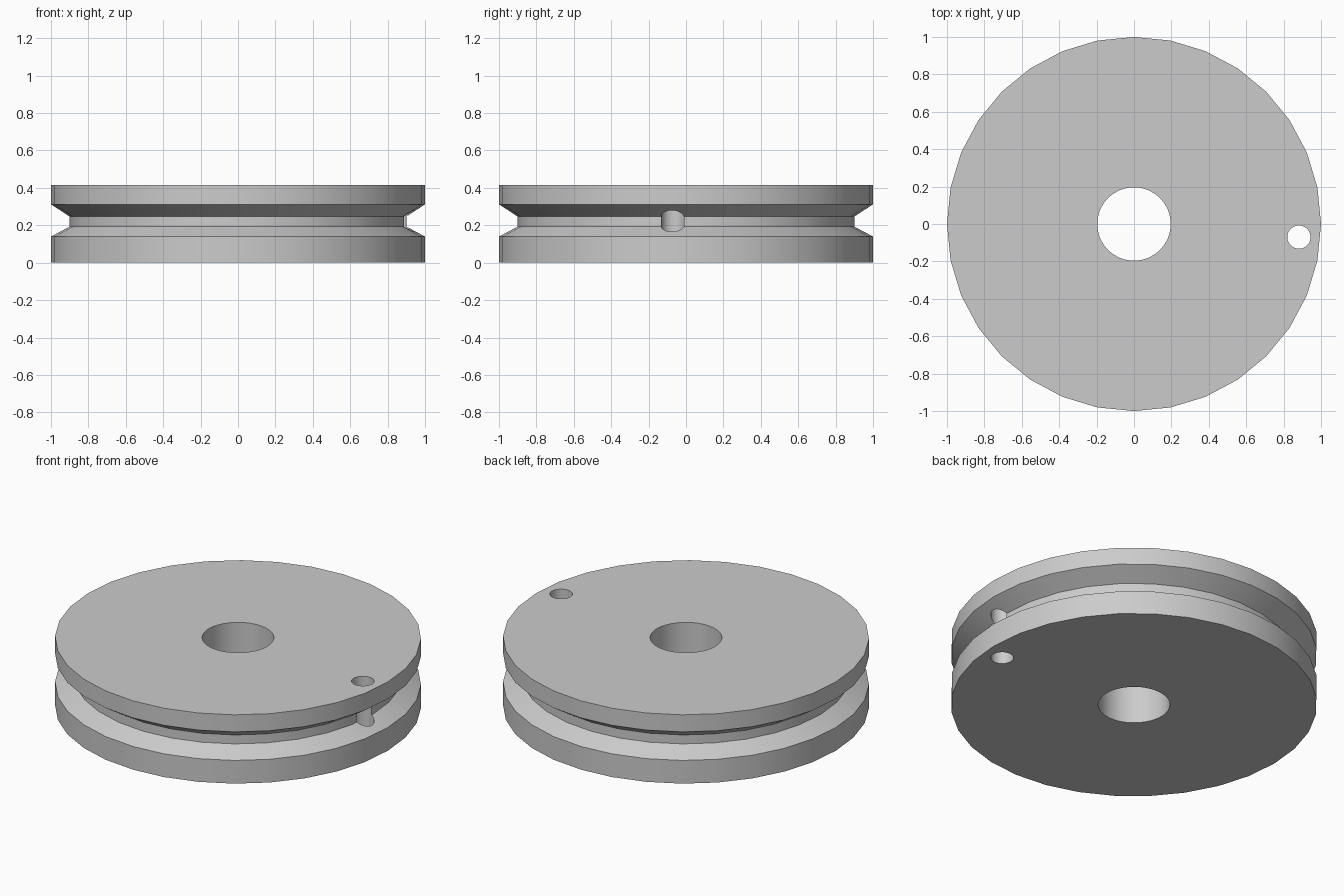
import bpy
import bmesh
import math
from mathutils import Matrix, Vector

default = bpy.data.objects.get("Cube")
if default:
    bpy.data.objects.remove(default, do_unlink=True)

grey = bpy.data.materials.new("light_grey")
grey.use_nodes = True
colour = (0.6, 0.6, 0.6, 1)
grey.diffuse_color = colour
grey.node_tree.nodes["Principled BSDF"].inputs["Base Color"].default_value = colour

HEIGHT = 0.415


def add_object(name, bm):
    bmesh.ops.recalc_face_normals(bm, faces=bm.faces)
    mesh = bpy.data.meshes.new(name)
    bm.to_mesh(mesh)
    bm.free()
    mesh.materials.append(grey)
    obj = bpy.data.objects.new(name, mesh)
    bpy.context.collection.objects.link(obj)
    return obj


def lathe(name, profile, sides):
    """Stack rings of (radius, z) into a capped solid."""
    bm = bmesh.new()
    rings = []
    for r, z in profile:
        angles = [math.tau * i / sides for i in range(sides)]
        rings.append([bm.verts.new((r * math.cos(a), r * math.sin(a), z)) for a in angles])
    for low, high in zip(rings, rings[1:]):
        for i in range(sides):
            j = (i + 1) % sides
            bm.faces.new((low[i], low[j], high[j], high[i]))
    bm.faces.new(rings[0][::-1])
    bm.faces.new(rings[-1])
    return add_object(name, bm)


def drill(target, name, radius, x, y, sides):
    """Cut a vertical through hole."""
    bm = bmesh.new()
    bmesh.ops.create_cone(bm, cap_ends=True, segments=sides, radius1=radius,
                          radius2=radius, depth=1,
                          matrix=Matrix.Translation(Vector((x, y, HEIGHT / 2))))
    cutter = add_object(name, bm)
    cutter.hide_render = True
    mod = target.modifiers.new(name, "BOOLEAN")
    mod.operation = "DIFFERENCE"
    mod.solver = "EXACT"
    mod.object = cutter
    bpy.ops.object.modifier_apply(modifier=mod.name)
    bpy.data.objects.remove(cutter, do_unlink=True)


# Grooved wheel body
wheel = lathe("pulley_wheel", [(1, 0), (1, 0.14), (0.9, 0.193), (0.9, 0.247),
                               (1, 0.312), (1, HEIGHT)], 32)
bpy.context.view_layer.objects.active = wheel
wheel.select_set(True)

# Axle bore, and the cord hole that breaks into the groove
drill(wheel, "axle_bore", 0.196, 0, 0, 64)
drill(wheel, "cord_hole", 0.062, 0.882, -0.07, 32)

bpy.ops.object.shade_smooth_by_angle(angle=math.radians(30))
